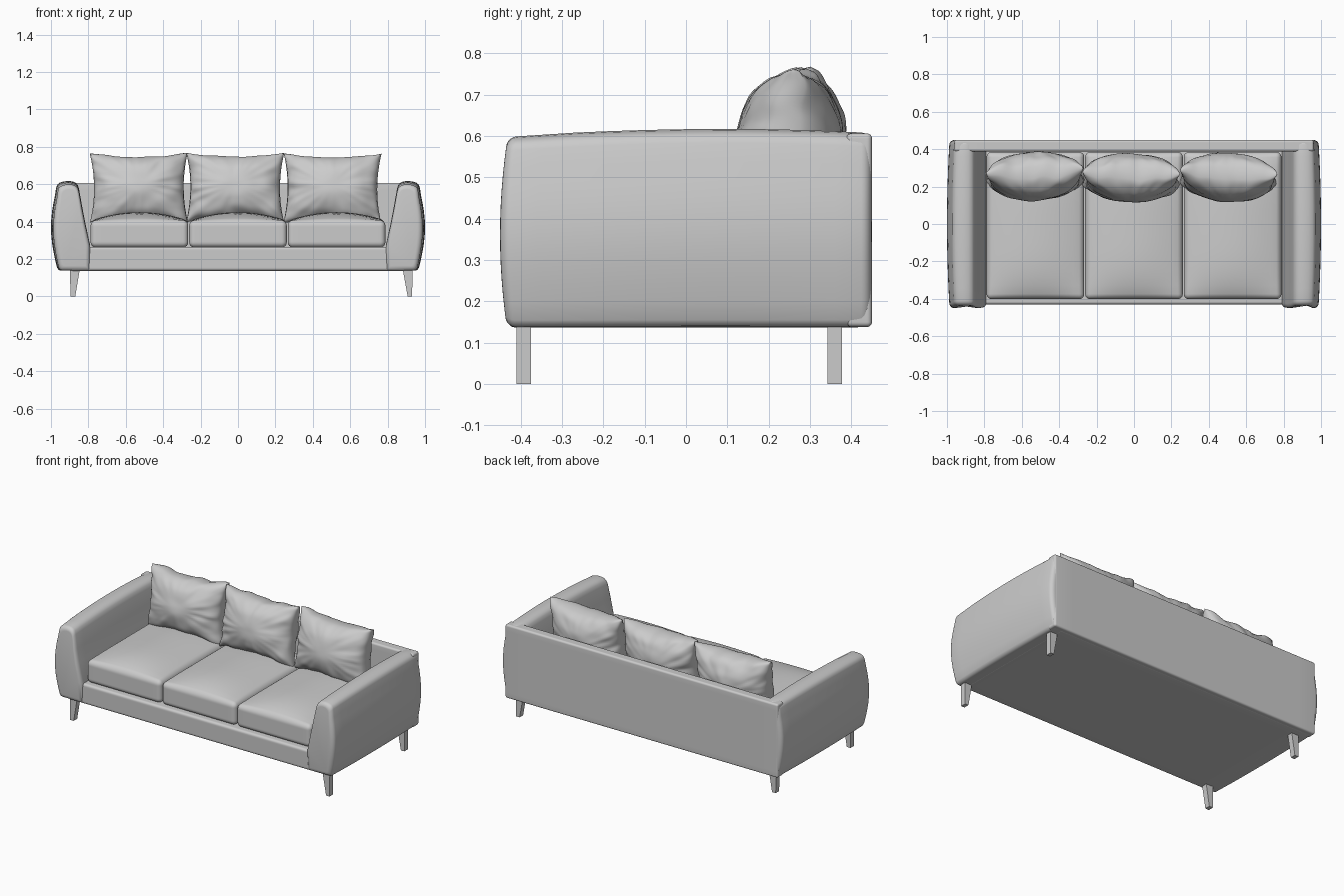
import bpy, bmesh, math
from mathutils import Vector, Matrix, noise

if "Cube" in bpy.data.objects:
    bpy.data.objects.remove(bpy.data.objects["Cube"])


def finish(name, bm, smooth=True):
    bmesh.ops.recalc_face_normals(bm, faces=bm.faces)
    me = bpy.data.meshes.new(name)
    bm.to_mesh(me)
    bm.free()
    ob = bpy.data.objects.new(name, me)
    bpy.context.collection.objects.link(ob)
    if smooth:
        bpy.ops.object.select_all(action='DESELECT')
        ob.select_set(True)
        bpy.context.view_layer.objects.active = ob
        bpy.ops.object.shade_smooth_by_angle(angle=math.radians(45))
    return ob


def rounded_box(name, lo, hi, r, crown=0.0):
    """Box with rounded edges; crown domes the upper side."""
    lo, hi = Vector(lo), Vector(hi)
    mid, half = (lo + hi) / 2, (hi - lo) / 2
    bm = bmesh.new()
    bmesh.ops.create_cube(bm, size=2)
    bmesh.ops.subdivide_edges(bm, edges=bm.edges[:], cuts=23, use_grid_fill=True)
    c = 2 / 3
    for v in bm.verts:
        core, out = Vector(), Vector()
        for i, u in enumerate(v.co):
            a, s = abs(u), math.copysign(1, u)
            core[i] = s * (half[i] - r) * min(a / c, 1)
            out[i] = s * max(0, (a - c) / (1 - c))
        p = core + out.normalized() * r
        if p.z > 0:
            fx, fy = p.x / half.x, p.y / half.y
            p.z += crown * max(0, 1 - fx ** 2) * max(0, 1 - fy ** 4) * p.z / half.z
        v.co = mid + p
    return finish(name, bm)


# Arms: a bulging cross-section lofted front to back with rounded ends
def arm(name, side):
    prof = [(0.79, 0.138), (0.945, 0.138), (0.96, 0.142), (0.968, 0.155)]
    prof += [(0.97 + 0.03 * math.sin(math.pi * t / 10), 0.16 + 0.042 * t) for t in range(1, 10)]
    prof += [(0.972, 0.583), (0.967, 0.597), (0.955, 0.607), (0.935, 0.614), (0.91, 0.617),
             (0.885, 0.615), (0.868, 0.608), (0.857, 0.596), (0.850, 0.575),
             (0.835, 0.49), (0.818, 0.4), (0.79, 0.27)]
    r = 0.025
    ends = [(r * (1 - math.cos(t)), r * (1 - math.sin(t)))
            for t in [math.pi / 2 * i / 5 for i in range(6)]]
    stations = [(-0.45 + o, d) for o, d in ends]
    stations += [(-0.36 + 0.09 * i, 0) for i in range(9)]
    stations += [(0.449 - o, d) for o, d in reversed(ends)]
    bm = bmesh.new()
    rings = []
    for y, d in stations:
        ring = []
        for x, z in prof:
            h = (z - 0.138) / 0.48
            px = 0.89 + (x - 0.89) * (1 - d / 0.1)
            pz = 0.378 + (z - 0.378) * (1 - d / 0.24)
            if x > 0.89:
                px -= 0.014 * (y / 0.45) ** 2 * (x - 0.89) / 0.11
            pz -= h * (0.02 * ((0.1 - y) / 0.55) ** 2 if y < 0.1 else 0.01 * ((y - 0.1) / 0.35) ** 2)
            py = y + (0.014 * ((z - 0.37) / 0.24) ** 2 if y < -0.3 else 0)
            ring.append(bm.verts.new((side * px, py, pz)))
        rings.append(ring)
    n = len(prof)
    for a, b in zip(rings, rings[1:]):
        for i in range(n):
            bm.faces.new((a[i], a[(i + 1) % n], b[(i + 1) % n], b[i]))
    bm.faces.new(rings[0])
    bm.faces.new(rings[-1])
    finish(name, bm)


arm("left_arm", -1)
arm("right_arm", 1)

# Base rail and back panel
rounded_box("base", (-0.9, -0.43, 0.137), (0.9, 0.43, 0.265), 0.015)
rounded_box("back_panel", (-0.96, 0.388, 0.138), (0.96, 0.45, 0.606), 0.012)

# Seat cushions
for i, cx in enumerate((-0.527, 0, 0.527)):
    rounded_box(f"seat_cushion_{i + 1}", (cx - 0.261, -0.402, 0.262),
                (cx + 0.261, 0.385, 0.405), 0.028, 0.045)


# Back pillows: two puffed sheets joined at the seam, pinched corners, creases
def pillow(name, loc, tilt, turn, seed):
    bm = bmesh.new()
    n = 48
    hw, hh, thick = 0.262, 0.188, 0.128
    for s in (-1, 1):
        g = bmesh.ops.create_grid(bm, x_segments=n, y_segments=n, size=1)
        for v in g['verts']:
            u, w = (math.sin(c * math.pi / 2) * 0.6 + c * 0.4 for c in v.co.xy)
            eu, ew = max(0, 1 - u * u), max(0, 1 - w * w)
            puff = (eu * ew) ** 0.42
            x = hw * u * (1 - 0.085 * ew)
            z = hh * w * (1 - 0.12 * eu)
            # creases radiate from the seam toward the middle
            ang = math.atan2(w, u)
            rad = max(abs(u), abs(w))
            crease = noise.noise(Vector((math.cos(ang) * 5, math.sin(ang) * 5, seed * 7 + s + rad)))
            lump = noise.noise(Vector((u * 2.2, w * 2.2, seed * 3.1 + s)))
            y = s * puff * (thick + 0.02 * crease * rad ** 2 + 0.008 * lump)
            wob = noise.noise(Vector((u * 3, w * 3, seed * 5.3)))
            v.co = (x, y + 0.02 * wob * rad ** 4, z + 0.008 * wob * rad ** 4)
    bmesh.ops.remove_doubles(bm, verts=bm.verts[:], dist=0.0003)
    m = Matrix.Translation(loc) @ Matrix.Rotation(turn, 4, 'Z') @ Matrix.Rotation(tilt, 4, 'X')
    bmesh.ops.transform(bm, matrix=m, verts=bm.verts[:])
    finish(name, bm)


pillow("pillow_left", (-0.53, 0.255, 0.58), -0.15, 0.03, 1)
pillow("pillow_middle", (-0.015, 0.247, 0.583), -0.17, -0.02, 2)
pillow("pillow_right", (0.505, 0.25, 0.578), -0.15, -0.04, 3)


# Legs: tapered in x, constant depth in y
def leg(name, top, bottom, y):
    bm = bmesh.new()
    bmesh.ops.create_cube(bm, size=2)
    for v in bm.verts:
        span = top if v.co.z > 0 else bottom
        v.co = (span[v.co.x > 0], y + 0.0175 * v.co.y, 0.15 if v.co.z > 0 else 0)
    finish(name, bm, smooth=False)


for label, y in (("front", -0.392), ("back", 0.36)):
    leg(label + "_left_leg", (-0.898, -0.845), (-0.896, -0.87), y)
    leg(label + "_right_leg", (0.88, 0.933), (0.907, 0.931), y)
